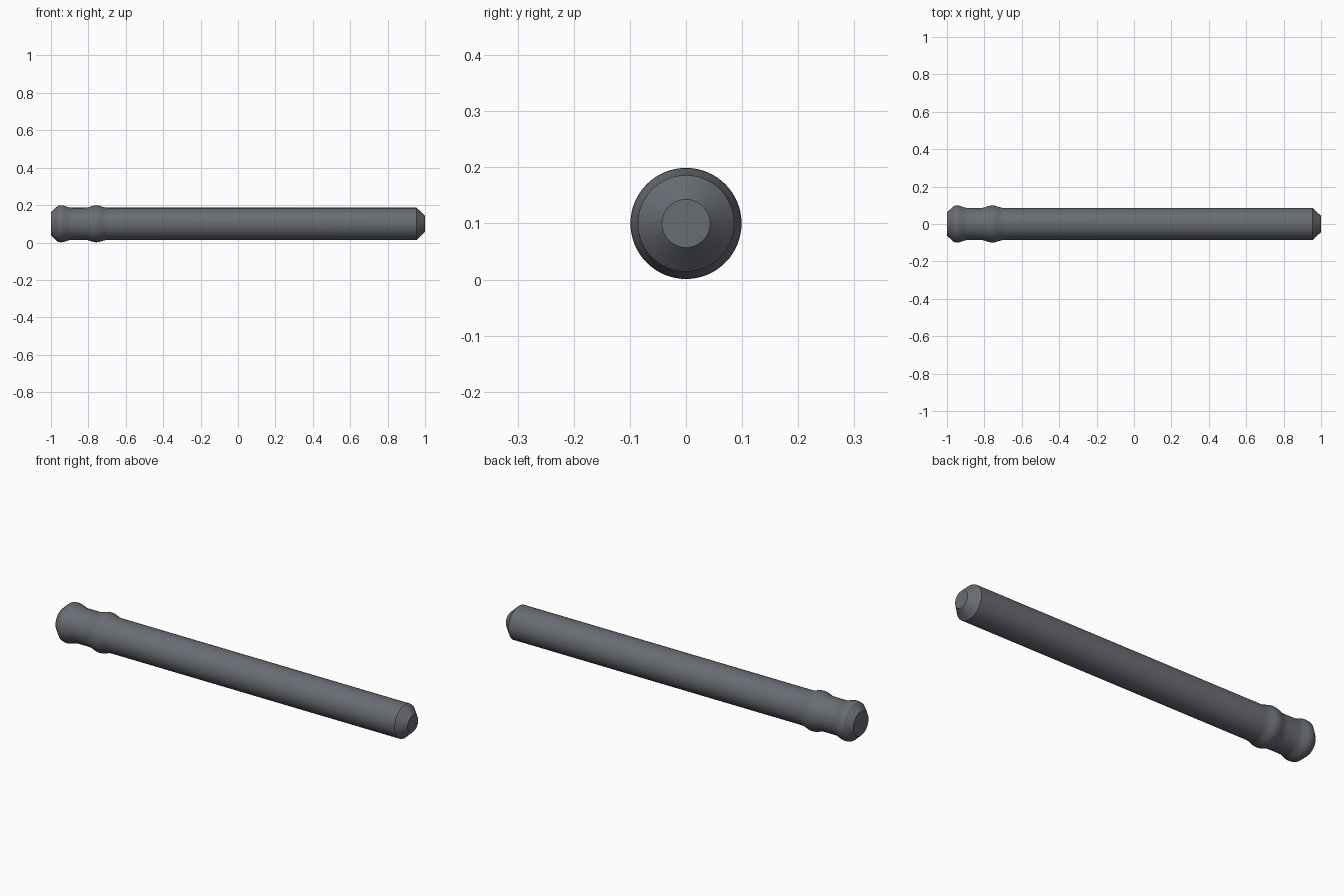
import bpy, bmesh
from math import cos, sin, pi, radians

if "Cube" in bpy.data.objects:
    bpy.data.objects.remove(bpy.data.objects["Cube"])

SIDES = 64
SHAFT_R, BUMP_R, AXIS_Z = 0.086, 0.099, 0.1


def swell(center, half, steps):
    """Rounded bead profile: cosine rise above the shaft radius."""
    return [(center + half * t,
             SHAFT_R + (BUMP_R - SHAFT_R) * (0.5 + 0.5 * cos(pi * t)))
            for t in steps]


# Profile (x, radius): chamfered butt, end bead, ring bead, shaft, chamfered tip
profile = [(-1.0, 0.062), (-0.965, 0.095)]
profile += swell(-0.945, 0.055, [-0.2, 0, 0.2, 0.4, 0.6, 0.8, 1])
profile += swell(-0.757, 0.06, [i / 5 for i in range(-5, 6)])
profile += [(0.955, SHAFT_R), (1.0, 0.043)]

# Revolve the profile around the x axis
bm = bmesh.new()
rings = [[bm.verts.new((x, r * cos(2 * pi * i / SIDES), AXIS_Z + r * sin(2 * pi * i / SIDES)))
          for i in range(SIDES)] for x, r in profile]
for a, b in zip(rings, rings[1:]):
    for i in range(SIDES):
        j = (i + 1) % SIDES
        bm.faces.new((a[i], a[j], b[j], b[i]))
bm.faces.new(rings[0])
bm.faces.new(rings[-1])
bmesh.ops.recalc_face_normals(bm, faces=bm.faces)

mesh = bpy.data.meshes.new("ringed_rod")
bm.to_mesh(mesh)
bm.free()
rod = bpy.data.objects.new("ringed_rod", mesh)
bpy.context.collection.objects.link(rod)

# Dark grey finish
mat = bpy.data.materials.new("dark_steel")
mat.diffuse_color = (0.14, 0.15, 0.17, 1)
mat.use_nodes = True
mat.node_tree.nodes["Principled BSDF"].inputs["Base Color"].default_value = mat.diffuse_color
mesh.materials.append(mat)

# Smooth sides, crisp chamfers
bpy.context.view_layer.objects.active = rod
rod.select_set(True)
bpy.ops.object.shade_smooth_by_angle(angle=radians(25))
